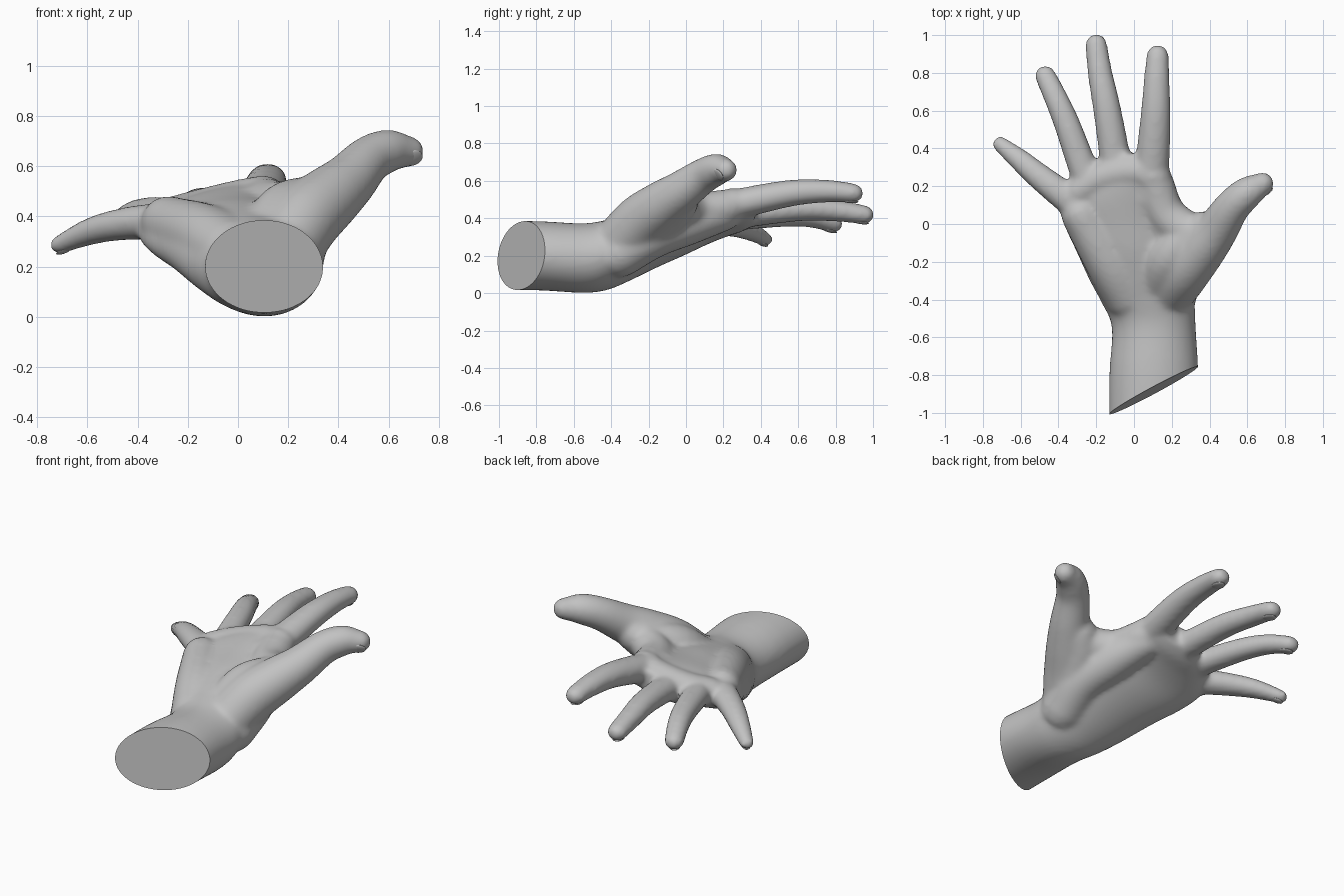
import bpy, bmesh, math
from mathutils import Vector, Matrix

cube = bpy.data.objects.get("Cube")
if cube:
    bpy.data.objects.remove(cube, do_unlink=True)

mat = bpy.data.materials.new("plain grey")
mat.use_nodes = True
GREY = (0.54, 0.54, 0.54, 1.0)
mat.diffuse_color = GREY
mat.node_tree.nodes["Principled BSDF"].inputs["Base Color"].default_value = GREY
Z = Vector((0, 0, 1))


def spline(pts, steps=5):
    """Catmull-Rom interpolation through tuples of any length."""
    p = [Vector(q) for q in pts]
    p = [2 * p[0] - p[1]] + p + [2 * p[-1] - p[-2]]
    out = []
    for i in range(1, len(p) - 2):
        a, b, c, d = p[i - 1:i + 3]
        for k in range(steps):
            t = k / steps
            out.append(0.5 * (2 * b + (c - a) * t + (2 * a - 5 * b + 4 * c - d) * t * t
                              + (3 * b - a - 3 * c + d) * t ** 3))
    return out + [p[-2]]


def loft(bm, rings):
    """Skin a list of closed rings and cap both ends."""
    vs = [[bm.verts.new(v) for v in ring] for ring in rings]
    n = len(vs[0])
    faces = [bm.faces.new(vs[0]), bm.faces.new(vs[-1])]
    for a, b in zip(vs, vs[1:]):
        for i in range(n):
            j = (i + 1) % n
            faces.append(bm.faces.new((a[i], a[j], b[j], b[i])))
    bmesh.ops.recalc_face_normals(bm, faces=faces)


def ellipse(centre, side, up, n=24):
    return [centre + side * math.cos(2 * math.pi * i / n) + up * math.sin(2 * math.pi * i / n)
            for i in range(n)]


def tube(bm, pts, flat=0.9):
    """Round-ended limb through (x, y, z, radius) points."""
    path = [(Vector(q[:3]), q[3]) for q in spline(pts)]
    first = (path[1][0] - path[0][0]).normalized()
    last = (path[-1][0] - path[-2][0]).normalized()
    caps = [math.radians(a) for a in (25, 50, 70, 85)]
    (p0, r0), (p1, r1) = path[0], path[-1]
    start = [(p0 - first * r0 * math.sin(a), r0 * math.cos(a)) for a in reversed(caps)]
    end = [(p1 + last * r1 * math.sin(a), r1 * math.cos(a)) for a in caps]
    path = start + path + end
    rings = []
    for i, (p, r) in enumerate(path):
        t = (path[min(i + 1, len(path) - 1)][0] - path[max(i - 1, 0)][0]).normalized()
        side = t.cross(Z).normalized()
        rings.append(ellipse(p, side * r, side.cross(t) * r * flat))
    loft(bm, rings)


bm = bmesh.new()

# forearm and palm: y, centre x, centre z, half width, half thickness, tilt in degrees
sections = [
    (-1.15, 0.105, 0.200, 0.237, 0.185, 0), (-0.80, 0.105, 0.200, 0.236, 0.185, 0),
    (-0.55, 0.105, 0.187, 0.222, 0.186, 0), (-0.42, 0.075, 0.205, 0.245, 0.188, 2),
    (-0.30, 0.030, 0.245, 0.265, 0.178, 4), (-0.15, -0.015, 0.300, 0.290, 0.158, 7),
    (0.00, -0.070, 0.345, 0.305, 0.132, 9), (0.12, -0.100, 0.385, 0.300, 0.110, 11),
    (0.22, -0.070, 0.415, 0.265, 0.098, 13), (0.31, -0.030, 0.435, 0.215, 0.090, 14),
    (0.37, 0.000, 0.450, 0.150, 0.065, 14),
]
rings = []
for s in spline(sections, 4):
    y, cx, cz, a, b, tilt = s
    c, d = math.cos(math.radians(tilt)), math.sin(math.radians(tilt))
    rings.append(ellipse(Vector((cx, y, cz)), Vector((c, 0, d)) * a, Vector((-d, 0, c)) * b, 40))
loft(bm, rings)

# heel of the palm on the little finger side
tube(bm, [(-0.02, -0.38, 0.25, 0.14), (-0.13, -0.20, 0.32, 0.13), (-0.28, 0.05, 0.375, 0.107)], 1)
# ball of the thumb
tube(bm, [(0.12, -0.32, 0.29, 0.125), (0.19, -0.18, 0.41, 0.125), (0.30, -0.06, 0.46, 0.105),
          (0.40, -0.03, 0.51, 0.09)], 1)
# web from thumb to index knuckle, and the flesh behind it
tube(bm, [(0.38, -0.07, 0.49, 0.10), (0.27, -0.03, 0.455, 0.105), (0.165, 0.06, 0.44, 0.105),
          (0.11, 0.22, 0.46, 0.10)], 0.95)
tube(bm, [(0.21, -0.36, 0.21, 0.13), (0.22, -0.18, 0.315, 0.13), (0.16, 0.02, 0.385, 0.125),
          (0.10, 0.20, 0.43, 0.10)], 1)
tube(bm, [(0.24, -0.24, 0.33, 0.13), (0.30, -0.10, 0.42, 0.115), (0.37, -0.03, 0.49, 0.10)], 1)
# pads below the finger roots
tube(bm, [(-0.29, 0.17, 0.39, 0.085), (-0.17, 0.245, 0.42, 0.088), (0.00, 0.28, 0.46, 0.09),
          (0.105, 0.25, 0.475, 0.093)], 0.95)

# fingers and thumb, from knuckle to tip
fingers = {
    "little": [(-0.23, 0.03, 0.37, 0.085), (-0.365, 0.145, 0.378, 0.080), (-0.50, 0.25, 0.362, 0.070),
               (-0.60, 0.335, 0.335, 0.060), (-0.708, 0.423, 0.288, 0.043)],
    "ring": [(-0.20, 0.10, 0.38, 0.085), (-0.272, 0.30, 0.405, 0.078), (-0.355, 0.53, 0.415, 0.070),
             (-0.415, 0.67, 0.405, 0.063), (-0.47, 0.785, 0.372, 0.056)],
    "middle": [(-0.07, 0.13, 0.40, 0.09), (-0.105, 0.38, 0.43, 0.082), (-0.145, 0.62, 0.45, 0.074),
               (-0.18, 0.80, 0.44, 0.066), (-0.20, 0.95, 0.42, 0.058)],
    "index": [(0.08, 0.13, 0.44, 0.095), (0.10, 0.36, 0.495, 0.090), (0.115, 0.58, 0.537, 0.080),
              (0.12, 0.76, 0.545, 0.069), (0.125, 0.89, 0.535, 0.060)],
    "thumb": [(0.19, -0.34, 0.28, 0.145), (0.265, -0.24, 0.385, 0.145), (0.36, -0.13, 0.47, 0.130),
              (0.44, -0.03, 0.54, 0.112), (0.52, 0.09, 0.625, 0.095), (0.60, 0.165, 0.66, 0.086),
              (0.68, 0.213, 0.658, 0.062)],
}
for name, pts in fingers.items():
    tube(bm, pts, 1.0 if name == "thumb" else 0.88)

mesh = bpy.data.meshes.new("hand")
bm.to_mesh(mesh)
bm.free()
hand = bpy.data.objects.new("hand", mesh)
bpy.context.collection.objects.link(hand)

# fuse the parts into one soft skin
remesh = hand.modifiers.new("fuse", 'REMESH')
remesh.mode = 'VOXEL'
remesh.voxel_size = 0.014
soften = hand.modifiers.new("soften", 'SMOOTH')
soften.factor = 0.5
soften.iterations = 12
bpy.context.view_layer.update()
skin = bpy.data.meshes.new_from_object(hand.evaluated_get(bpy.context.evaluated_depsgraph_get()))
hand.modifiers.clear()
hand.data = skin

# slanted flat cut at the forearm
bm = bmesh.new()
bm.from_mesh(skin)
cut = bmesh.ops.bisect_plane(bm, geom=bm.verts[:] + bm.edges[:] + bm.faces[:],
                             plane_co=(0.105, -0.88, 0.2), plane_no=(0.47, -0.88, 0.1),
                             clear_outer=True)
rim = [e for e in cut["geom_cut"] if isinstance(e, bmesh.types.BMEdge)]
bmesh.ops.holes_fill(bm, edges=rim, sides=0)
bmesh.ops.recalc_face_normals(bm, faces=bm.faces[:])
bm.to_mesh(skin)
bm.free()
skin.materials.clear()
skin.materials.append(mat)
objects = [hand]

# fingernails: shallow domes nearly flush with the back of each tip
for name, pts in fingers.items():
    tip, r = Vector(pts[-1][:3]), pts[-1][3]
    along = (tip - Vector(pts[-2][:3])).normalized()
    out = Vector((0.45, -0.75, -0.5)) if name == "thumb" else -Z
    out = (out - along * out.dot(along)).normalized()
    side = out.cross(along)
    bm = bmesh.new()
    bmesh.ops.create_uvsphere(bm, u_segments=20, v_segments=10, radius=1)
    frame = Matrix((side * r * 0.58, along * r * 0.75, out * r * 0.17)).transposed().to_4x4()
    frame.translation = tip - along * r * 0.15 + out * r * (0.82 if name == "thumb" else 0.74)
    bm.transform(frame)
    bmesh.ops.recalc_face_normals(bm, faces=bm.faces[:])
    nail_mesh = bpy.data.meshes.new(name + "_nail")
    bm.to_mesh(nail_mesh)
    bm.free()
    nail_mesh.materials.append(mat)
    nail = bpy.data.objects.new(name + "_nail", nail_mesh)
    bpy.context.collection.objects.link(nail)
    objects.append(nail)

# smooth shading with a crisp edge at the cut
bpy.ops.object.select_all(action='DESELECT')
for ob in objects:
    ob.select_set(True)
bpy.context.view_layer.objects.active = hand
bpy.ops.object.shade_smooth_by_angle(angle=math.radians(40))
